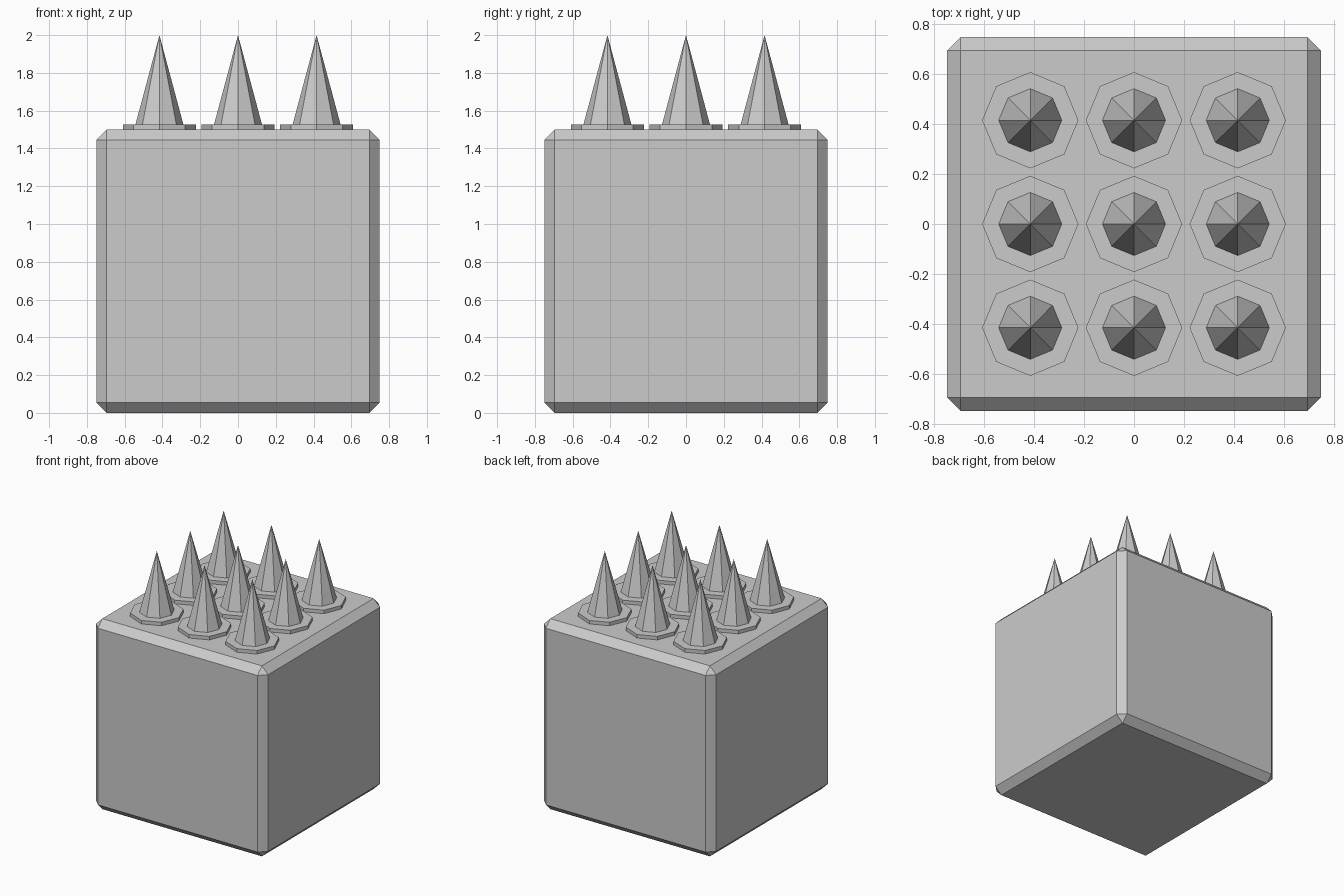
import bpy

if "Cube" in bpy.data.objects:
    bpy.data.objects.remove(bpy.data.objects["Cube"])

SIZE, CHAMFER, PITCH = 1.5, 0.055, 0.416

# Chamfered cube body
bpy.ops.mesh.primitive_cube_add(size=SIZE, location=(0, 0, SIZE / 2))
body = bpy.context.object
body.name = "block_body"
bevel = body.modifiers.new("edge_chamfer", 'BEVEL')
bevel.width = CHAMFER
bevel.segments = 1


def octagon_cone(name, x, y, r_bottom, r_top, z0, z1):
    bpy.ops.mesh.primitive_cone_add(vertices=8, radius1=r_bottom, radius2=r_top,
                                    depth=z1 - z0, location=(x, y, (z0 + z1) / 2))
    bpy.context.object.name = name


# 3 x 3 grid of spikes, each on a thin collar
for row in (-1, 0, 1):
    for col in (-1, 0, 1):
        x, y = col * PITCH, row * PITCH
        tag = f"{row + 2}_{col + 2}"
        octagon_cone("spike_collar_" + tag, x, y, 0.193, 0.193, SIZE - 0.01, SIZE + 0.028)
        octagon_cone("spike_" + tag, x, y, 0.134, 0.0, SIZE, 2.0)
